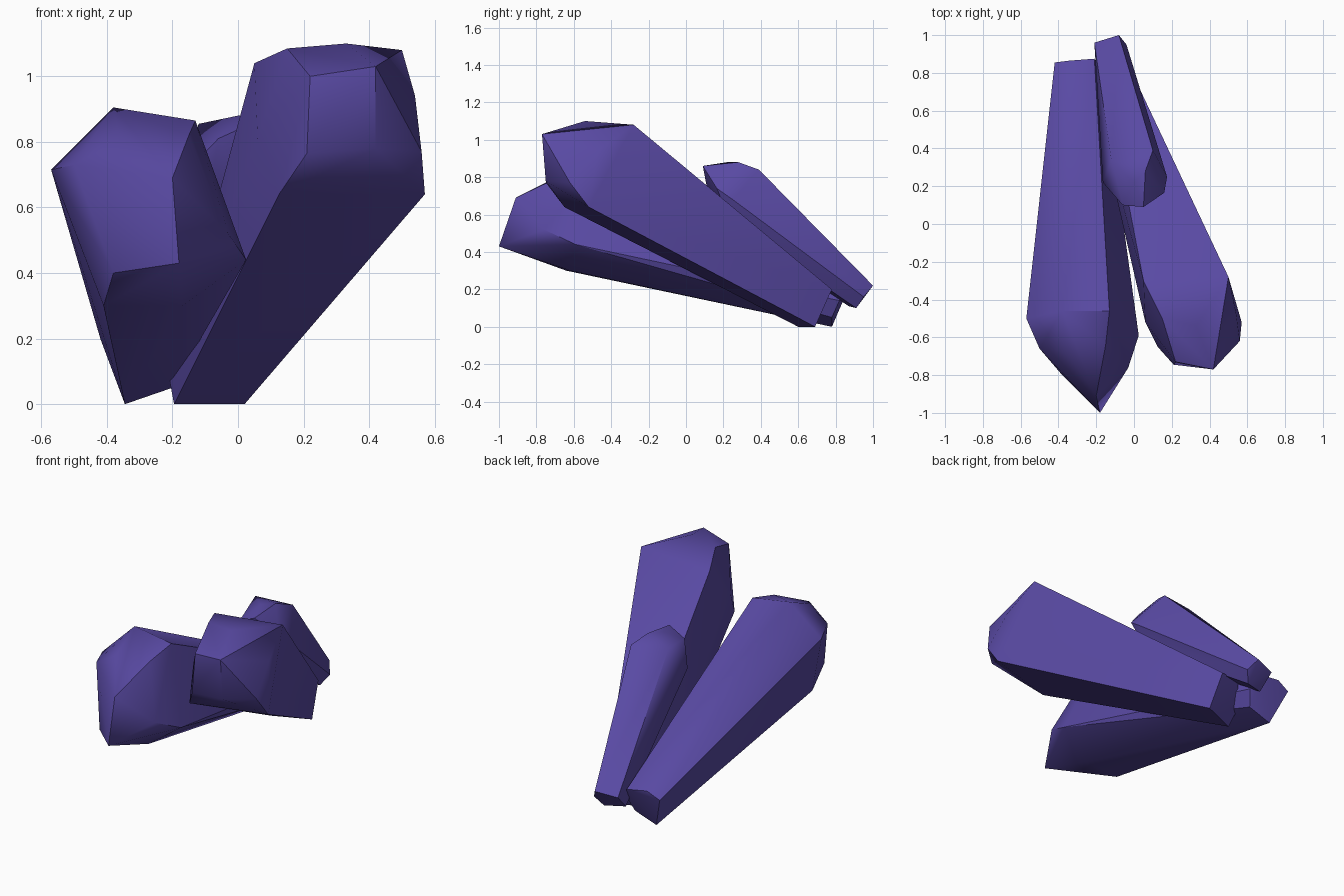
import bpy, bmesh, math

violet = bpy.data.materials.new("violet crystal")
violet.diffuse_color = (0.10, 0.068, 0.37, 1.0)


def crystal(name, base, shoulder, crown):
    """Hull a small base section, a wide shoulder section and a blunt crown."""
    bm = bmesh.new()
    for p in base + shoulder + crown:
        bm.verts.new(p)
    res = bmesh.ops.convex_hull(bm, input=bm.verts[:])
    loose = [v for v in bm.verts if not v.link_faces]
    bmesh.ops.delete(bm, geom=loose, context='VERTS')
    bmesh.ops.dissolve_limit(bm, angle_limit=math.radians(3),
                             verts=bm.verts[:], edges=bm.edges[:])
    bmesh.ops.recalc_face_normals(bm, faces=bm.faces[:])
    me = bpy.data.meshes.new(name)
    bm.to_mesh(me)
    bm.free()
    me.materials.append(violet)
    ob = bpy.data.objects.new(name, me)
    bpy.context.collection.objects.link(ob)
    bpy.ops.object.select_all(action='DESELECT')
    ob.select_set(True)
    bpy.context.view_layer.objects.active = ob
    bpy.ops.object.shade_smooth_by_angle(angle=math.radians(35))
    return ob


# Left crystal, lying lowest and pointing forward
crystal(
    "left_crystal",
    base=[(-0.42, 0.855, 0.20), (-0.345, 0.78, 0.0), (-0.20, 0.78, 0.05),
          (-0.17, 0.82, 0.14), (-0.21, 0.875, 0.22), (-0.34, 0.865, 0.24)],
    shoulder=[(-0.57, -0.50, 0.715), (-0.38, -0.46, 0.905), (-0.13, -0.46, 0.865),
              (0.025, -0.59, 0.44), (-0.17, -0.62, 0.30), (-0.41, -0.64, 0.30)],
    crown=[(-0.50, -0.66, 0.73), (-0.36, -0.67, 0.81), (-0.15, -0.64, 0.82),
           (-0.20, -0.91, 0.69), (-0.03, -0.76, 0.52), (-0.38, -0.80, 0.40),
           (-0.18, -1.0, 0.43)])

# Right crystal, rising steeply to the right
crystal(
    "right_crystal",
    base=[(-0.195, 0.60, 0.0), (0.02, 0.69, 0.0), (-0.21, 0.65, 0.08),
          (0.0, 0.78, 0.20), (-0.15, 0.74, 0.21)],
    shoulder=[(0.50, -0.28, 1.08), (0.05, -0.30, 1.04), (0.06, -0.52, 0.81),
              (0.125, -0.65, 0.64), (0.57, -0.52, 0.64)],
    crown=[(0.33, -0.54, 1.10), (0.15, -0.50, 1.085), (0.54, -0.47, 0.94),
           (0.42, -0.77, 1.03), (0.22, -0.73, 1.0), (0.21, -0.745, 0.765),
           (0.42, -0.75, 0.78), (0.56, -0.62, 0.77)])

# Small crystal at the back
crystal(
    "back_crystal",
    base=[(-0.21, 0.96, 0.20), (-0.08, 1.0, 0.22), (-0.04, 0.95, 0.16),
          (-0.08, 0.91, 0.10), (-0.20, 0.87, 0.11)],
    shoulder=[(-0.12, 0.34, 0.855), (0.10, 0.39, 0.84), (0.175, 0.25, 0.68),
              (-0.165, 0.22, 0.70), (-0.10, 0.22, 0.56), (0.12, 0.24, 0.56)],
    crown=[(0.0, 0.22, 0.88), (0.06, 0.28, 0.88), (0.05, 0.09, 0.86),
           (-0.06, 0.10, 0.81), (0.0, 0.12, 0.70), (0.16, 0.165, 0.74)])
